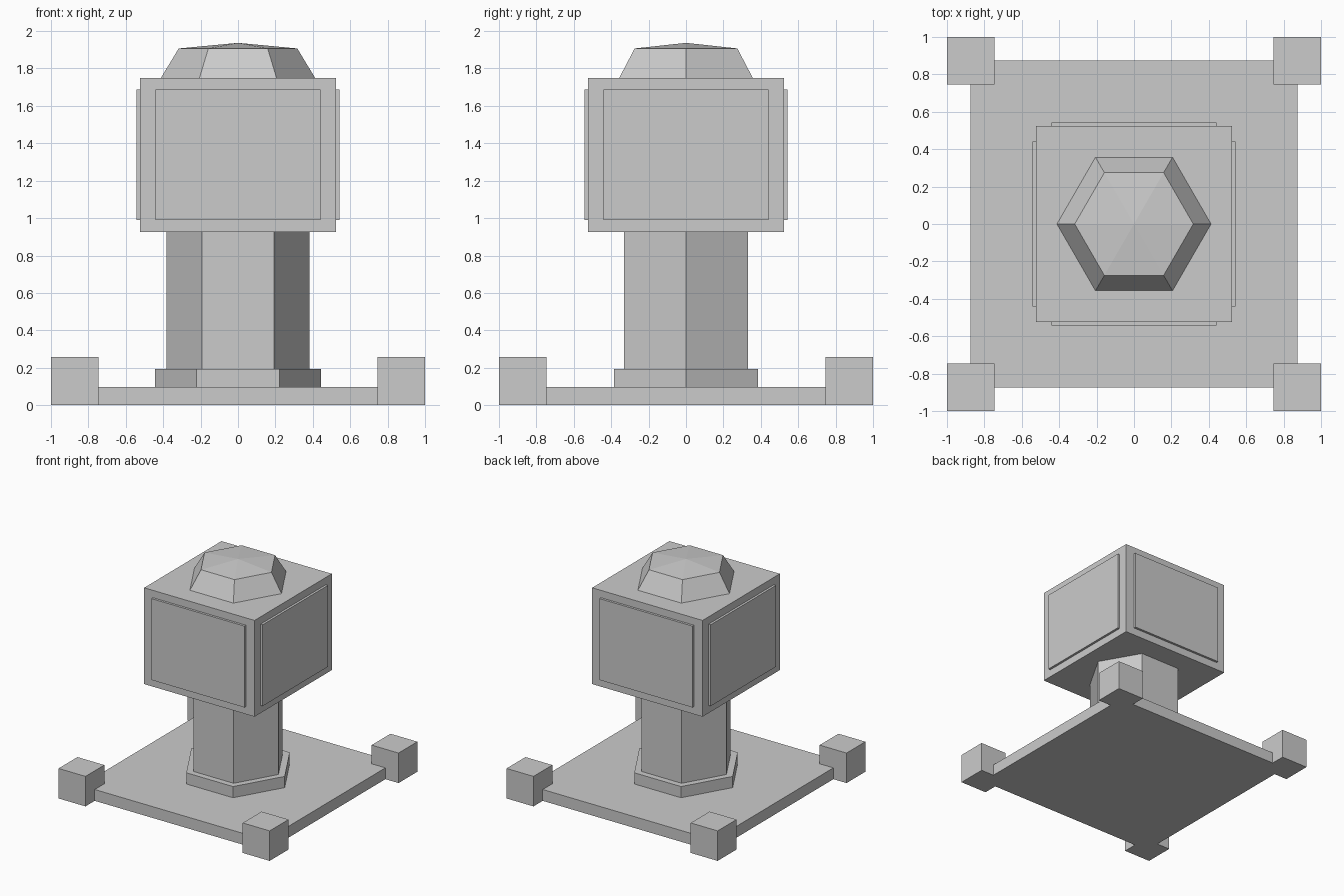
import bpy, bmesh, math

if "Cube" in bpy.data.objects:
    bpy.data.objects.remove(bpy.data.objects["Cube"])

grey = bpy.data.materials.new("plain_grey")
grey.diffuse_color = (0.6, 0.6, 0.6, 1)
grey.use_nodes = True
grey.node_tree.nodes["Principled BSDF"].inputs["Base Color"].default_value = grey.diffuse_color


def finish(name, bm):
    bmesh.ops.recalc_face_normals(bm, faces=bm.faces)
    mesh = bpy.data.meshes.new(name)
    bm.to_mesh(mesh)
    bm.free()
    mesh.materials.append(grey)
    obj = bpy.data.objects.new(name, mesh)
    bpy.context.collection.objects.link(obj)
    return obj


def prism(name, outline, z0, z1):
    """Extrude a flat outline from z0 to z1."""
    bm = bmesh.new()
    face = bm.faces.new([bm.verts.new((x, y, z0)) for x, y in outline])
    geom = bmesh.ops.extrude_face_region(bm, geom=[face], use_keep_orig=True)["geom"]
    for v in geom:
        if isinstance(v, bmesh.types.BMVert):
            v.co.z = z1
    return finish(name, bm)


def box(name, x0, x1, y0, y1, z0, z1):
    return prism(name, [(x0, y0), (x1, y0), (x1, y1), (x0, y1)], z0, z1)


def hexagon(r):
    return [(r * math.cos(i * math.pi / 3), r * math.sin(i * math.pi / 3)) for i in range(6)]


# Base slab, notched at the corners where the corner blocks sit
A, B = 0.875, 0.745
outline = []
for k in range(4):
    c, s = round(math.cos(k * math.pi / 2)), round(math.sin(k * math.pi / 2))
    for x, y in ((A, -B), (A, B), (B, B)):
        outline.append((c * x - s * y, s * x + c * y))
prism("base_slab", outline, 0, 0.097)

# Corner blocks
for sx, xn in ((-1, "left"), (1, "right")):
    for sy, yn in ((-1, "front"), (1, "back")):
        xs, ys = sorted((sx * B, sx)), sorted((sy * B, sy))
        box(f"corner_block_{yn}_{xn}", *xs, *ys, 0, 0.257)

# Hexagonal footing and column
prism("column_footing", hexagon(0.443), 0.097, 0.193)
prism("column", hexagon(0.383), 0.193, 0.925)

# Head box
H = 0.523
box("head_box", -H, H, -H, H, 0.925, 1.75)

# Raised side panels
for k, side in enumerate(("front", "right", "back", "left")):
    panel = box("panel_" + side, -0.441, 0.441, -0.543, -H, 0.99, 1.687)
    panel.rotation_euler.z = k * math.pi / 2

# Faceted hexagonal cap with a shallow point
bm = bmesh.new()
low = [bm.verts.new((x, y, 1.75)) for x, y in hexagon(0.412)]
high = [bm.verts.new((x, y, 1.907)) for x, y in hexagon(0.317)]
tip = bm.verts.new((0, 0, 1.937))
bm.faces.new(low)
for i in range(6):
    j = (i + 1) % 6
    bm.faces.new((low[i], low[j], high[j], high[i]))
    bm.faces.new((high[i], high[j], tip))
finish("cap", bm)
